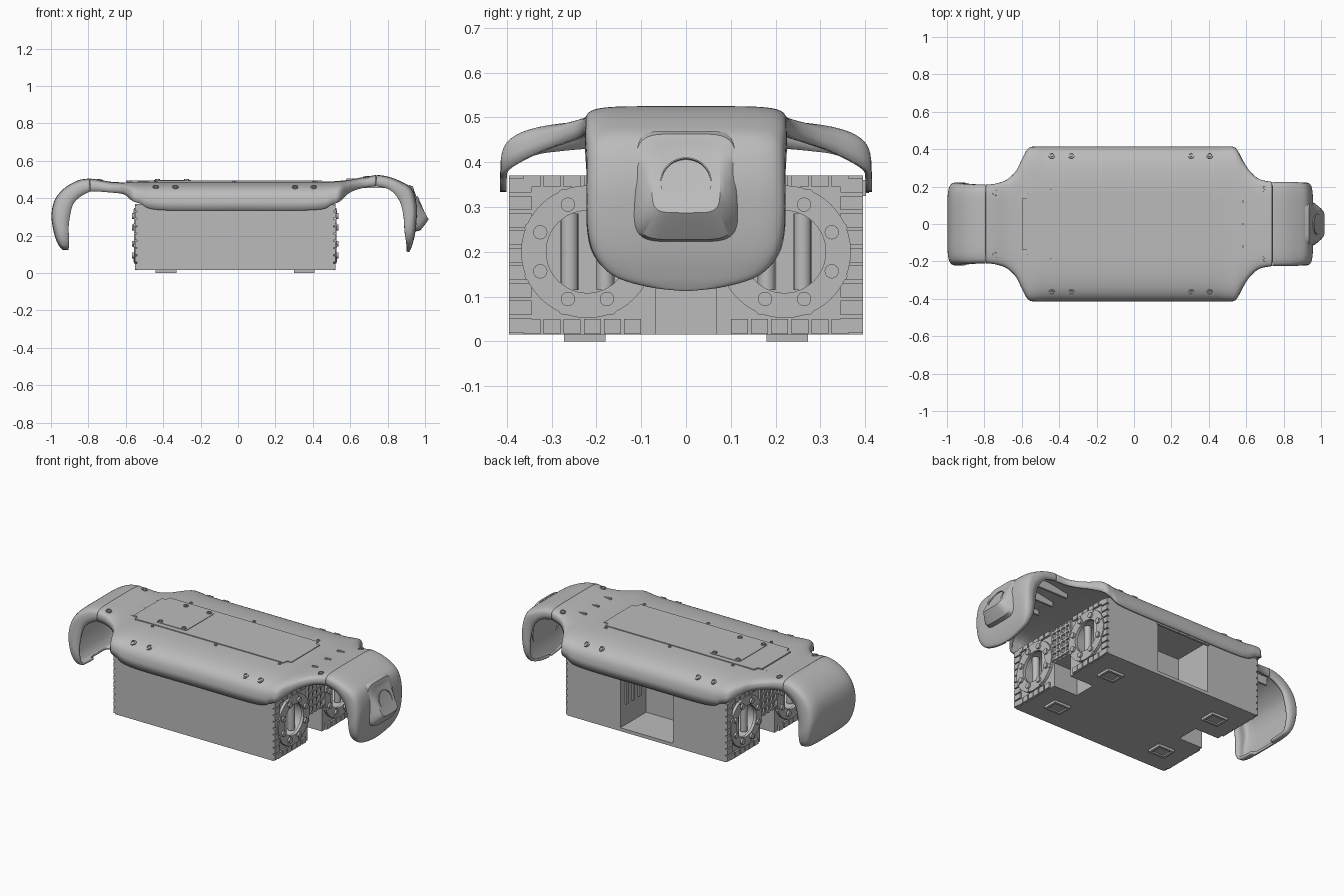
import bpy, bmesh, math
from mathutils import Vector, Matrix
from mathutils.bvhtree import BVHTree

cube = bpy.data.objects.get("Cube")
if cube:
    bpy.data.objects.remove(cube, do_unlink=True)

GREY = 0.5
mat = bpy.data.materials.new("light_grey")
mat.use_nodes = True
mat.diffuse_color = (GREY, GREY, GREY, 1)
mat.node_tree.nodes["Principled BSDF"].inputs["Base Color"].default_value = (GREY, GREY, GREY, 1)

MID = -0.015            # lengthwise centre of the main box
HALF = 0.525            # half length of the main box


def finish(name, bm, smooth=False, recalc=True):
    if recalc:
        bmesh.ops.recalc_face_normals(bm, faces=bm.faces)
    mesh = bpy.data.meshes.new(name)
    bm.to_mesh(mesh)
    bm.free()
    mesh.materials.append(mat)
    obj = bpy.data.objects.new(name, mesh)
    bpy.context.collection.objects.link(obj)
    if smooth:
        bpy.ops.object.select_all(action='DESELECT')
        obj.select_set(True)
        bpy.context.view_layer.objects.active = obj
        bpy.ops.object.shade_smooth_by_angle(angle=math.radians(35))
    return obj


def add_box(bm, x0, x1, y0, y1, z0, z1):
    size = Matrix.Diagonal((x1 - x0, y1 - y0, z1 - z0, 1))
    centre = Matrix.Translation(((x0 + x1) / 2, (y0 + y1) / 2, (z0 + z1) / 2))
    bmesh.ops.create_cube(bm, size=1, matrix=centre @ size)


def add_rod(bm, centre, axis, radius, depth, sides=16):
    turn = Vector(axis).to_track_quat('Z', 'Y').to_matrix().to_4x4()
    bmesh.ops.create_cone(bm, cap_ends=True, segments=sides, radius1=radius, radius2=radius,
                          depth=depth, matrix=Matrix.Translation(centre) @ turn)


def add_ring(bm, centre, axis, inner, outer, depth, sides=48):
    # flat washer made of four linked circles
    turn = Matrix.Translation(centre) @ Vector(axis).to_track_quat('Z', 'Y').to_matrix().to_4x4()
    loops = []
    for r, h in ((inner, -1), (outer, -1), (outer, 1), (inner, 1)):
        loops.append([bm.verts.new(turn @ Vector((r * math.cos(a), r * math.sin(a), h * depth / 2)))
                      for a in (math.tau * i / sides for i in range(sides))])
    for k in range(4):
        bridge(bm, loops[k], loops[(k + 1) % 4], True)


def bridge(bm, a, b, closed=False):
    n = len(a)
    for i in range(n if closed else n - 1):
        j = (i + 1) % n
        bm.faces.new((a[i], a[j], b[j], b[i]))


def spline(rows, steps=5):
    # smooth interpolation through the section rows
    out = []
    for i in range(len(rows) - 1):
        a, b, c, d = (rows[min(max(i + k, 0), len(rows) - 1)] for k in (-1, 0, 1, 2))
        for s in range(steps):
            t = s / steps
            out.append([q + t * (r - p) / 2 + t * t * (p - 2.5 * q + 2 * r - d_ / 2)
                        + t ** 3 * (1.5 * (q - r) + (d_ - p) / 2)
                        for p, q, r, d_ in zip(a, b, c, d)])
    return out + [list(rows[-1])]


def power(v, n):
    return math.copysign(abs(v) ** (2 / n), v)


def shell(name, rows, thickness=0.014, arc=40):
    # rows: crown x, crown z, rim x, rim z, half width, squareness
    bm = bmesh.new()
    last = None
    for px, pz, qx, qz, w, n in spline(rows):
        ring = []
        for i in range(arc + 1):
            a = math.pi * i / arc
            h = power(max(math.sin(a), 0), n)
            ring.append(bm.verts.new((qx + (px - qx) * h, w * power(math.cos(a), n), qz + (pz - qz) * h)))
        if last:
            bridge(bm, last, ring)
        last = ring
    bmesh.ops.recalc_face_normals(bm, faces=bm.faces)
    bm.faces.ensure_lookup_table()
    # crown of the first section must face up
    if bm.faces[arc // 2].normal.z < 0:
        bmesh.ops.reverse_faces(bm, faces=bm.faces)
    tree = BVHTree.FromBMesh(bm)
    obj = finish(name, bm, True, False)
    mod = obj.modifiers.new("wall", 'SOLIDIFY')
    mod.thickness = thickness
    mod.offset = -1
    return tree


# Top cover with flared sides
cover = shell("top_cover", [
    (-.79, .505, -.79, .435, .21, 6), (-.74, .498, -.74, .435, .216, 6),
    (-.68, .488, -.68, .43, .237, 5), (-.63, .485, -.63, .425, .285, 4.5),
    (-.6, .485, -.6, .415, .345, 4), (-.565, .487, -.565, .385, .405, 4),
    (-.52, .489, -.52, .37, .414, 4), (-.42, .49, -.42, .337, .415, 4),
    (0, .49, 0, .335, .415, 4), (.41, .49, .41, .337, .415, 4),
    (.5, .49, .5, .365, .414, 4), (.545, .493, .545, .383, .405, 4),
    (.585, .497, .585, .42, .335, 4), (.62, .503, .62, .44, .282, 4.5),
    (.67, .513, .67, .455, .24, 5), (.738, .524, .738, .465, .225, 6)])

# Curved hoods at both ends
shell("front_hood", [
    (.741, .525, .741, .465, .225, 6), (.8, .516, .8, .45, .225, 6),
    (.87, .49, .84, .42, .225, 6), (.93, .45, .87, .37, .222, 6),
    (.955, .37, .885, .3, .222, 6), (.955, .28, .89, .24, .22, 6),
    (.945, .2, .895, .19, .205, 6), (.93, .145, .9, .15, .165, 5),
    (.92, .12, .9, .125, .09, 4), (.915, .112, .9, .115, .01, 4)])
shell("rear_hood", [
    (-.793, .505, -.793, .435, .21, 6), (-.85, .497, -.84, .41, .212, 6),
    (-.92, .46, -.88, .37, .215, 6), (-.975, .4, -.897, .31, .218, 6),
    (-.997, .32, -.905, .25, .222, 6), (-.99, .24, -.905, .2, .222, 6),
    (-.97, .17, -.905, .155, .21, 6), (-.945, .13, -.905, .13, .18, 5),
    (-.93, .122, -.905, .124, .08, 4)])

# Raised nose pad with a round sensor ring
bm = bmesh.new()
loops = []
for x, z, lean, hy, hz in ((.925, .345, -.01, .125, .125), (.955, .345, -.02, .113, .118),
                           (.975, .355, -.033, .088, .085), (.981, .357, -.038, .076, .07)):
    loops.append([bm.verts.new((x + lean * power(math.sin(a), 5), hy * power(math.cos(a), 5),
                                z + hz * power(math.sin(a), 5)))
                  for a in (math.tau * i / 48 for i in range(48))])
for a, b in zip(loops, loops[1:]):
    bridge(bm, a, b, True)
bm.faces.new(loops[-1])
finish("nose_pad", bm, True)
bm = bmesh.new()
add_ring(bm, (.981, 0, .357), (.967, 0, .4), .054, .057, .006)
finish("sensor_ring", bm)

# Main box with end recesses, bottom notches and a side bay
bm = bmesh.new()
add_box(bm, MID - HALF, MID + HALF, -.395, .395, .015, .37)
body = finish("main_box", bm)
bm = bmesh.new()
add_box(bm, -.19, .16, .15, .5, .035, .345)
for s in (-1, 1):
    end = MID + s * HALF
    add_box(bm, end - .16, end + .16, -.068, .068, -.1, .16)
    for y in (-.22, .22):
        add_rod(bm, (end, y, .2), (1, 0, 0), .1, .24, 48)
cutter = finish("box_cutter", bm)
cutter.hide_render = True
cutter.hide_viewport = True
cut = body.modifiers.new("openings", 'BOOLEAN')
cut.operation = 'DIFFERENCE'
cut.solver = 'EXACT'
cut.object = cutter

# End plates: mounting rings, bolts, rollers, cooling slats and lattice
rings, bolts, rollers, slats, lattice = (bmesh.new() for _ in range(5))
for s in (-1, 1):
    end = MID + s * HALF
    face = sorted((end, end + s * .012))
    for y in (-.22, .22):
        add_ring(rings, (end + s * .008, y, .2), (1, 0, 0), .092, .148, .018)
        for k in range(8):
            a = math.tau * (k + .5) / 8
            ca, sa = math.cos(a), math.sin(a)
            add_rod(bolts, (end + s * .015, y + .114 * ca, .2 + .114 * sa), (1, 0, 0), .016, .026)
            add_rod(bolts, (end + s * .01, y + .14 * ca, .2 + .14 * sa), (1, 0, 0), .011, .02)
        for dy in (-.04, .04):
            add_rod(rollers, (end - s * .03, y + dy, .2), (0, 0, 1), .02, .17)
        side = math.copysign(1, y)
        for k in range(9):
            ys = sorted((side * .345, side * .395))
            add_box(slats, *face, *ys, .02 + k * .039, .052 + k * .039)
        for k in range(6):
            y0 = side * (.1 + k * .045)
            ys = sorted((y0, y0 + side * .038))
            add_box(slats, *face, *ys, .017, .05)
            add_box(slats, *face, *ys, .345, .37)
    for k in range(5):
        add_box(lattice, *face, -.082 + k * .038, -.07 + k * .038, .165, .365)
        add_box(lattice, *face, -.08, .08, .17 + k * .042, .182 + k * .042)
finish("mounting_rings", rings)
finish("mounting_bolts", bolts, True)
finish("recess_rollers", rollers, True)
finish("cooling_slats", slats)
finish("end_lattice", lattice)

# Ribs under the hoods
bm = bmesh.new()
for y in (-.12, 0, .12):
    add_box(bm, .58, .82, y - .006, y + .006, .455, .505)
    add_box(bm, -.84, -.6, y - .006, y + .006, .435, .485)
finish("hood_ribs", bm)

# Bay bracket with screws, and bars on the bay wall
bm = bmesh.new()
add_box(bm, -.2, .17, .39, .402, .325, .36)
for k in range(6):
    add_rod(bm, (-.17 + k * .062, .402, .34), (0, 1, 0), .009, .012)
for y in (.22, .28, .34):
    add_box(bm, .15, .162, y - .01, y + .01, .16, .32)
finish("bay_bracket", bm)

# Hollow square feet
bm = bmesh.new()
for x in (-.385, .355):
    for y in (-.226, .226):
        for d in (-1, 1):
            add_box(bm, x - .055, x + .055, y + d * .039 - .007, y + d * .039 + .007, 0, .016)
            add_box(bm, x + d * .048 - .007, x + d * .048 + .007, y - .046, y + .046, 0, .016)
        add_box(bm, x - .048, x + .048, y - .039, y + .039, .008, .016)
finish("feet", bm)

# Thin raised deck and access hatch on the cover
for name, x0, x1, half, top in (("deck_panel", -.6, .45, .165, .494), ("access_hatch", -.45, -.25, .135, .497)):
    bm = bmesh.new()
    add_box(bm, x0, x1, -half, half, .487, top)
    upright = [e for e in bm.edges if abs(e.verts[0].co.z - e.verts[1].co.z) > .001]
    bmesh.ops.bevel(bm, geom=upright, offset=.03 if half > .15 else .006, segments=5, affect='EDGES')
    finish(name, bm)

# Cover screws seated along the surface normal
bm = bmesh.new()
spots = [(x, .365, .017) for x in (-.44, -.335, .305, .405)]
spots += [(-.74, .17, .017), (.685, .19, .017)]
spots += [(x, .183, .009) for x in (-.44, -.02, .405)]
spots += [(x, .12, .014) for x in (-.43, -.275)]
for x, y, r in spots:
    for s in (-1, 1):
        hit, normal, _, _ = cover.ray_cast(Vector((x, s * y, 1)), Vector((0, 0, -1)))
        if hit:
            lift = .009 if y < .15 else .001
            centre = hit + normal * lift
            add_ring(bm, centre, normal, r * .65, r, .008, 20)
            add_rod(bm, centre - normal * .002, normal, r * .4, .008, 6)
finish("cover_screws", bm)
